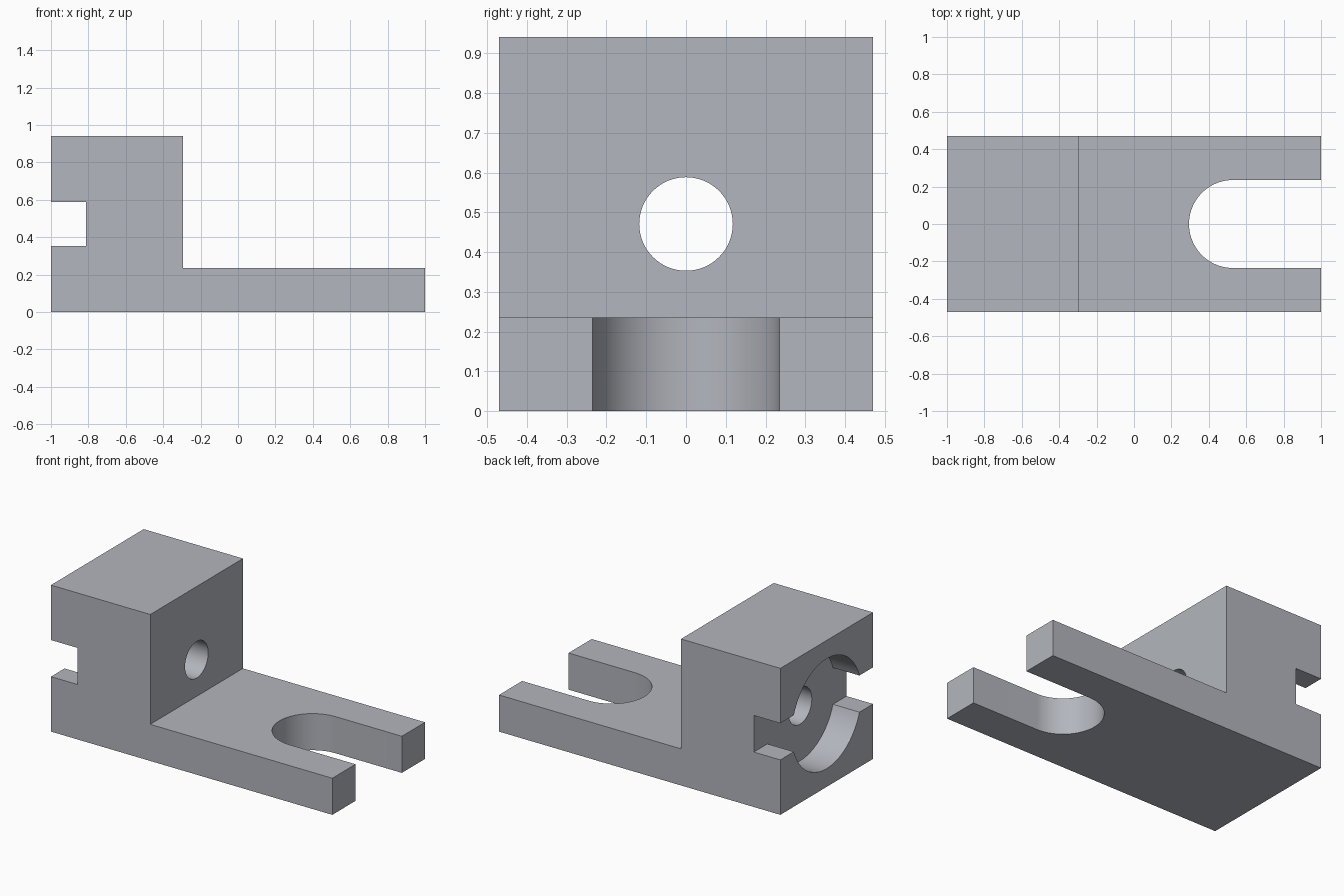
import bpy, bmesh
from math import sin, cos, asin, pi
from mathutils import Vector

if "Cube" in bpy.data.objects:
    bpy.data.objects.remove(bpy.data.objects["Cube"])

U = 2 / 17            # design module: every size is a multiple of it
MID = 4 * U           # bore axis height and half width


def arc(cx, cy, r, a0, a1, n=48):
    return [(cx + r * cos(a0 + (a1 - a0) * i / n),
             cy + r * sin(a0 + (a1 - a0) * i / n)) for i in range(n + 1)]


def prism(name, points, offset):
    """Extrude a closed 3D outline along offset."""
    bm = bmesh.new()
    face = bm.faces.new([bm.verts.new(p) for p in points])
    ext = bmesh.ops.extrude_face_region(bm, geom=[face])
    verts = [v for v in ext["geom"] if isinstance(v, bmesh.types.BMVert)]
    bmesh.ops.translate(bm, verts=verts, vec=Vector(offset))
    bmesh.ops.recalc_face_normals(bm, faces=bm.faces)
    mesh = bpy.data.meshes.new(name)
    bm.to_mesh(mesh)
    bm.free()
    obj = bpy.data.objects.new(name, mesh)
    bpy.context.collection.objects.link(obj)
    return obj


# L-shaped body: tall block with a thin foot
top, foot, step = 8 * U, 2 * U, -1 + 6 * U
profile = [(-1, 0), (1, 0), (1, foot), (step, foot), (step, top), (-1, top)]
body = prism("clamp_block", [(x, -MID, z) for x, z in profile], (0, 2 * MID, 0))

# Dark blue-grey metal
metal = bpy.data.materials.new("blue_grey_metal")
metal.diffuse_color = (0.45, 0.467, 0.51, 1)
metal.use_nodes = True
metal.node_tree.nodes["Principled BSDF"].inputs["Base Color"].default_value = metal.diffuse_color
body.data.materials.append(metal)

# Open-ended round slot in the foot
slot_x = -1 + 13 * U
slot = [(1.2, 2 * U)] + arc(slot_x, 0, 2 * U, pi / 2, 3 * pi / 2) + [(1.2, -2 * U)]
foot_slot = prism("foot_slot_cutter", [(x, y, -0.1) for x, y in slot],
                  (0, 0, foot + 0.2))

# Round recess crossed by a full-width horizontal groove
r, a = 3 * U, asin(1 / 3)
recess = ([(0.6, U)] + arc(0, 0, r, a, pi - a) + [(-0.6, U), (-0.6, -U)]
          + arc(0, 0, r, pi + a, 2 * pi - a) + [(0.6, -U)])
recess_cut = prism("recess_cutter", [(-1.1, y, MID + z) for y, z in recess],
                   (0.1 + 1.6 * U, 0, 0))

# Through bore in the block
bore = arc(0, 0, U, 0, 2 * pi, 64)[:-1]
bore_cut = prism("bore_cutter", [(-1.1, y, MID + z) for y, z in bore],
                 (0.2 + 6 * U, 0, 0))

# Cut the body, then discard the cutters
bpy.context.view_layer.objects.active = body
body.select_set(True)
for cutter in (foot_slot, recess_cut, bore_cut):
    cutter.hide_render = True
    cutter.data.materials.append(metal)
    mod = body.modifiers.new(cutter.name, 'BOOLEAN')
    mod.operation, mod.solver, mod.object = 'DIFFERENCE', 'EXACT', cutter
    bpy.ops.object.modifier_apply(modifier=mod.name)
    bpy.data.objects.remove(cutter)
bpy.ops.object.shade_smooth_by_angle(angle=pi / 6)
